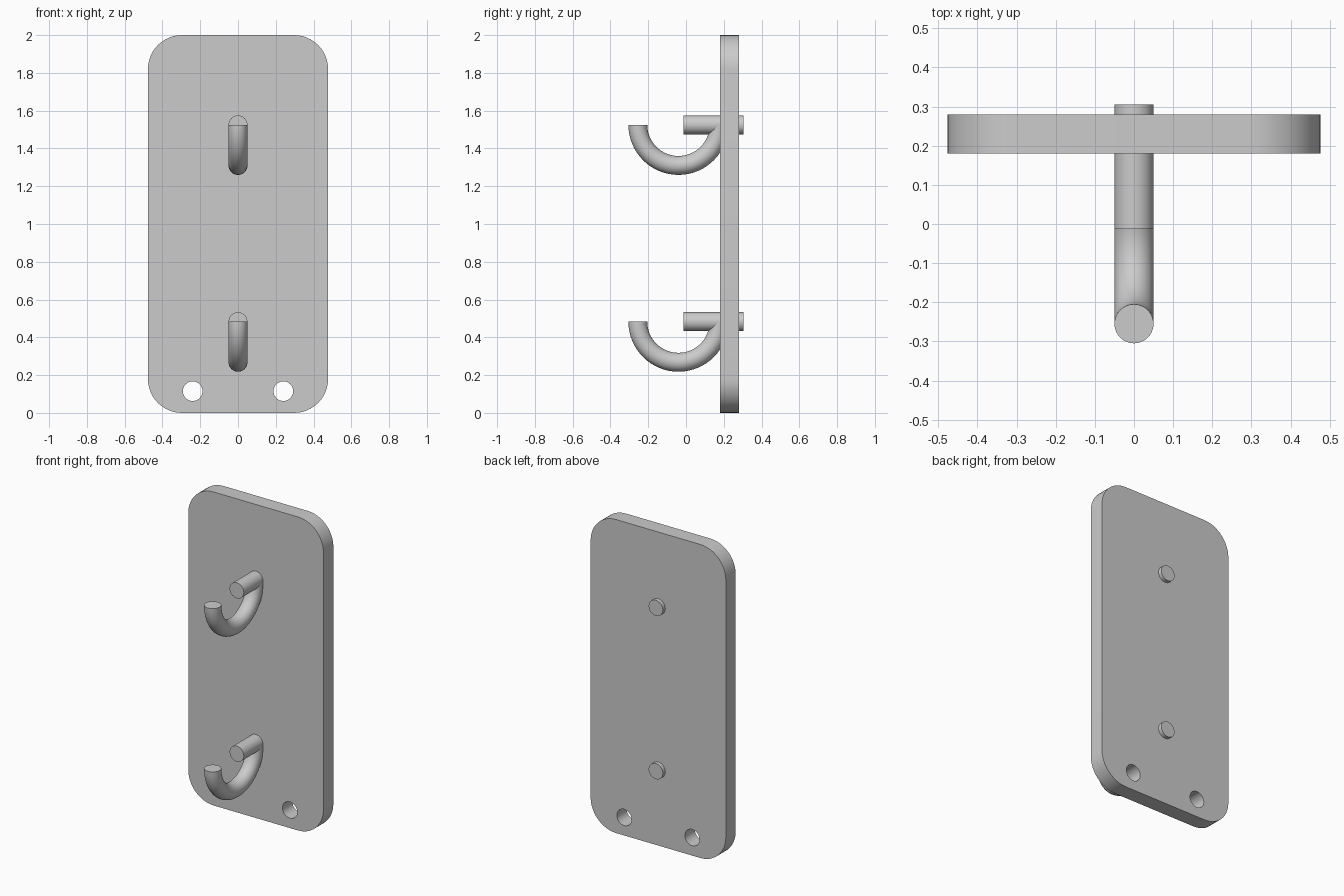
import bpy, bmesh
from math import pi, sin, cos, radians
from mathutils import Vector

if "Cube" in bpy.data.objects:
    bpy.data.objects.remove(bpy.data.objects["Cube"])

W, H, R = 0.477, 2.0, 0.18        # plate half width, height, corner radius
Y0, Y1 = 0.18, 0.28               # plate front and back
ROD = 0.05                        # rod radius


def arc(cx, cz, r, a0, a1, n):
    return [(cx + r * cos(a0 + (a1 - a0) * i / n),
             cz + r * sin(a0 + (a1 - a0) * i / n)) for i in range(n + 1)]


def finish(obj):
    bpy.ops.object.select_all(action='DESELECT')
    bpy.context.view_layer.objects.active = obj
    obj.select_set(True)
    bpy.ops.object.shade_smooth_by_angle(angle=radians(30))


def mesh_object(name, bm):
    bmesh.ops.recalc_face_normals(bm, faces=bm.faces)
    me = bpy.data.meshes.new(name)
    bm.to_mesh(me)
    bm.free()
    obj = bpy.data.objects.new(name, me)
    bpy.context.collection.objects.link(obj)
    finish(obj)
    return obj


def sweep(name, rings):
    # Skin a list of circular sections and cap both ends
    bm = bmesh.new()
    loops = [[bm.verts.new(p) for p in ring] for ring in rings]
    n = len(loops[0])
    for a, b in zip(loops, loops[1:]):
        for i in range(n):
            bm.faces.new((a[i], a[(i + 1) % n], b[(i + 1) % n], b[i]))
    bm.faces.new(loops[0])
    bm.faces.new(loops[-1])
    return mesh_object(name, bm)


def section(centre, u, v, n=32):
    return [centre + ROD * (cos(2 * pi * i / n) * u + sin(2 * pi * i / n) * v)
            for i in range(n)]


# Back plate: filled outline with two screw holes
outline = []
for k, (cx, cz) in enumerate([(W - R, H - R), (R - W, H - R), (R - W, R), (W - R, R)]):
    outline += arc(cx, cz, R, k * pi / 2, (k + 1) * pi / 2, 12)
holes = [arc(x, 0.115, 0.052, 0, 2 * pi, 32)[:-1] for x in (-0.24, 0.24)]

curve = bpy.data.curves.new("back_plate", 'CURVE')
curve.dimensions = '2D'
curve.fill_mode = 'BOTH'
curve.extrude = (Y1 - Y0) / 2
for pts in [outline] + holes:
    s = curve.splines.new('POLY')
    s.points.add(len(pts) - 1)
    for p, (x, z) in zip(s.points, pts):
        p.co = (x, z, 0, 1)
    s.use_cyclic_u = True
plate = bpy.data.objects.new("back_plate", curve)
bpy.context.collection.objects.link(plate)
plate.rotation_euler.x = pi / 2
plate.location.y = (Y0 + Y1) / 2
bpy.context.view_layer.objects.active = plate
plate.select_set(True)
bpy.ops.object.convert(target='MESH')
plate = bpy.context.object
bm = bmesh.new()
bm.from_mesh(plate.data)
bmesh.ops.remove_doubles(bm, verts=bm.verts, dist=0.0005)
bmesh.ops.recalc_face_normals(bm, faces=bm.faces)
bm.to_mesh(plate.data)
bm.free()
finish(plate)

# Pegs through the plate, each with a half-ring hook
X, Z = Vector((1, 0, 0)), Vector((0, 0, 1))
for label, z in (("lower", 0.483), ("upper", 1.525)):
    sweep(label + "_peg", [section(Vector((0, y, z)), X, Z) for y in (-0.013, 0.305)])
    rings = []
    for i in range(33):
        a = pi + pi * i / 32
        d = Vector((0, cos(a), sin(a)))
        rings.append(section(Vector((0, -0.04, z)) + 0.215 * d, X, d))
    sweep(label + "_hook", rings)
